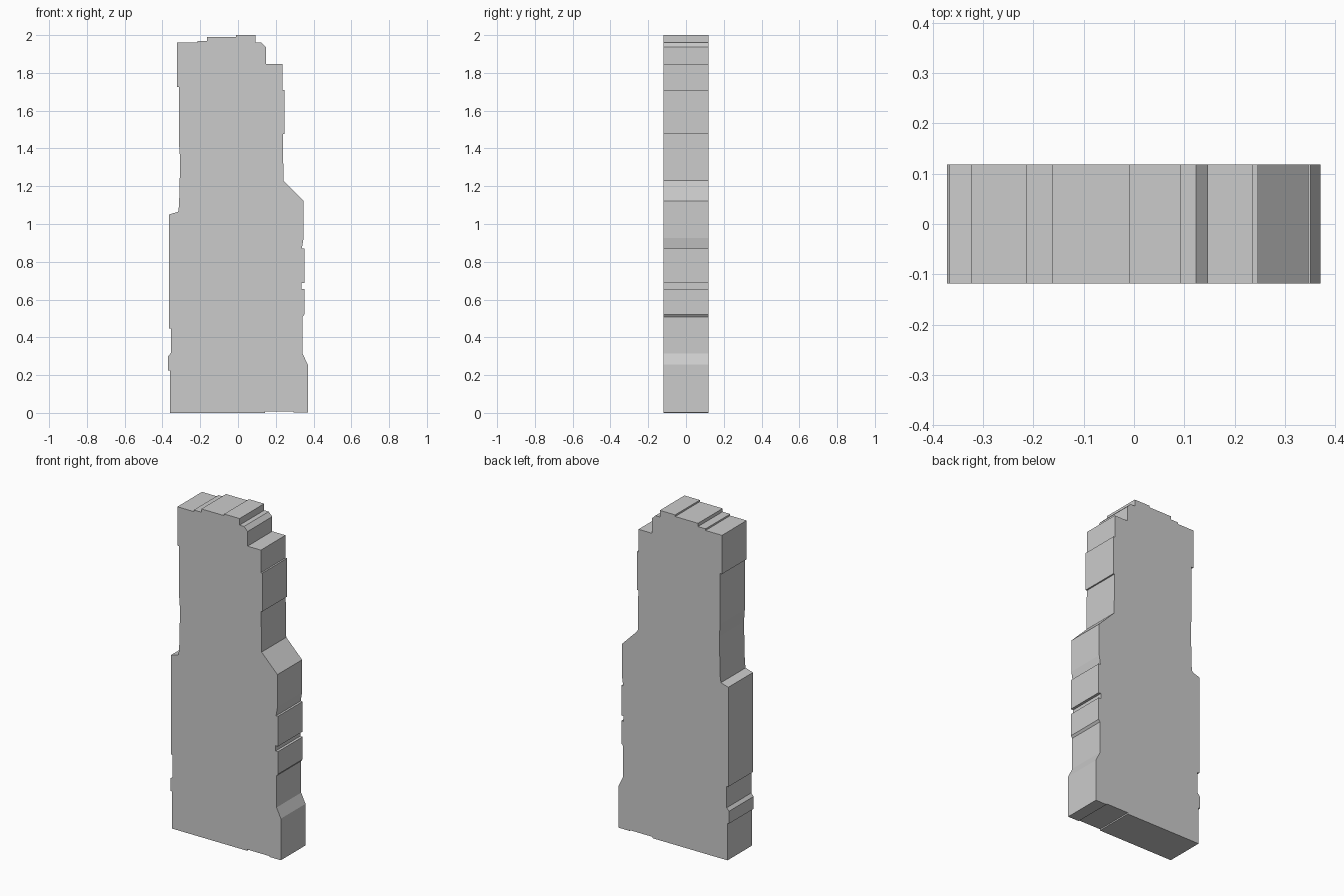
import bpy, bmesh

HALF_DEPTH = 0.118

# Left edge of the silhouette, bottom to top (x, z)
left_edge = [
    (-0.361, 0.0), (-0.361, 0.225), (-0.371, 0.225), (-0.371, 0.30),
    (-0.355, 0.317), (-0.355, 0.447), (-0.366, 0.447), (-0.366, 1.05),
    (-0.317, 1.065), (-0.312, 1.10), (-0.306, 1.34), (-0.312, 1.42),
    (-0.312, 1.725), (-0.324, 1.725), (-0.324, 1.96),
]
# Stepped crown, left to right
crown = [
    (-0.214, 1.96), (-0.214, 1.97), (-0.163, 1.97), (-0.163, 1.99),
    (-0.01, 1.99), (-0.01, 2.0), (0.093, 2.0), (0.093, 1.96),
    (0.123, 1.96), (0.147, 1.936), (0.147, 1.847), (0.236, 1.847),
]
# Right edge, top to bottom
right_edge = [
    (0.236, 1.71), (0.246, 1.71), (0.246, 1.477), (0.237, 1.477),
    (0.241, 1.23), (0.347, 1.122), (0.347, 0.925), (0.338, 0.87),
    (0.351, 0.87), (0.351, 0.688), (0.335, 0.688), (0.335, 0.656),
    (0.351, 0.656), (0.351, 0.52), (0.341, 0.507), (0.341, 0.315),
    (0.37, 0.255), (0.37, 0.003),
]
# Slightly uneven underside, right to left
underside = [(0.295, 0.003), (0.295, 0.008), (0.143, 0.008), (0.143, 0.0)]


def extrude_profile(name, points, half_depth):
    """Extrude an x-z outline symmetrically along y."""
    bm = bmesh.new()
    face = bm.faces.new([bm.verts.new((x, -half_depth, z)) for x, z in points])
    ext = bmesh.ops.extrude_face_region(bm, geom=[face], use_keep_orig=True)
    verts = [g for g in ext["geom"] if isinstance(g, bmesh.types.BMVert)]
    bmesh.ops.translate(bm, vec=(0, 2 * half_depth, 0), verts=verts)
    bmesh.ops.recalc_face_normals(bm, faces=bm.faces)
    mesh = bpy.data.meshes.new(name)
    bm.to_mesh(mesh)
    bm.free()
    obj = bpy.data.objects.new(name, mesh)
    bpy.context.collection.objects.link(obj)
    return obj


# Tower slab
extrude_profile("tower_slab", left_edge + crown + right_edge + underside, HALF_DEPTH)
